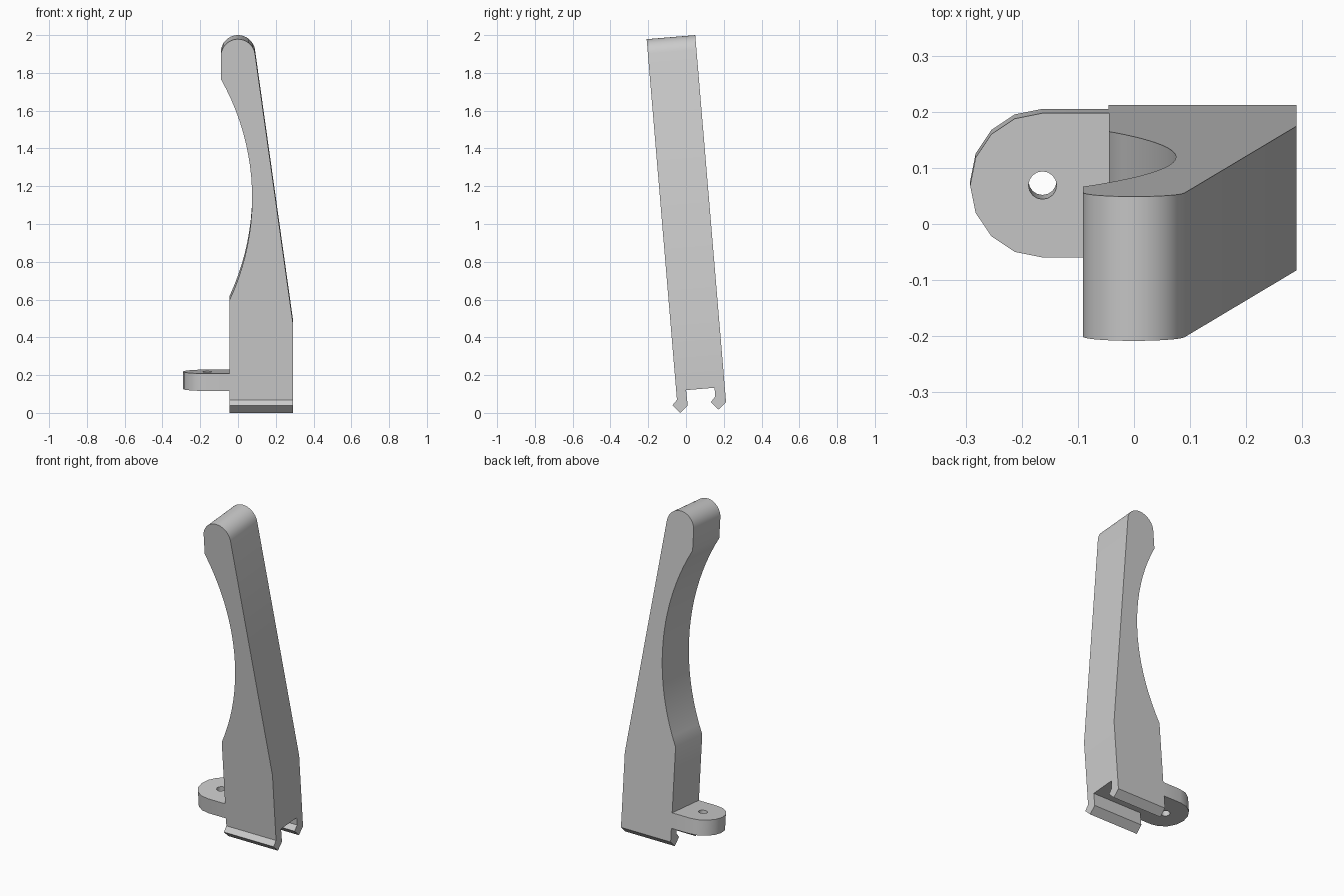
import bpy
import bmesh
from math import cos, sin, sqrt, pi, radians
from mathutils import Vector

if "Cube" in bpy.data.objects:
    bpy.data.objects.remove(bpy.data.objects["Cube"])

TILT = radians(4.8)             # the whole lever leans backward
FRONT, BACK = -0.042, 0.216     # thickness range
LEFT, RIGHT = -0.045, 0.29      # width of the base block
BASE = 0.12                     # underside of the block, above the clips

grey = bpy.data.materials.new("plain grey")
grey.use_nodes = True
colour = (0.6, 0.6, 0.6, 1)
grey.diffuse_color = colour
grey.node_tree.nodes["Principled BSDF"].inputs["Base Color"].default_value = colour


def arc(cx, cy, r, start, end, steps):
    angles = [start + (end - start) * i / steps for i in range(steps + 1)]
    return [(cx + r * cos(a), cy + r * sin(a)) for a in angles]


def prism(name, loops, place, near, far):
    """Fill closed outlines (later ones are holes) and extrude from near to far."""
    bm = bmesh.new()
    edges = []
    for loop in loops:
        verts = [bm.verts.new(place(a, b, near)) for a, b in loop]
        edges += [bm.edges.new((verts[i - 1], verts[i])) for i in range(len(verts))]
    depth = Vector(place(0, 0, far)) - Vector(place(0, 0, near))
    bmesh.ops.triangle_fill(bm, edges=edges, use_beauty=True, normal=depth.normalized())
    result = bmesh.ops.extrude_face_region(bm, geom=bm.faces[:], use_keep_orig=True)
    moved = [g for g in result["geom"] if isinstance(g, bmesh.types.BMVert)]
    bmesh.ops.translate(bm, verts=moved, vec=depth)
    bmesh.ops.recalc_face_normals(bm, faces=bm.faces[:])
    mesh = bpy.data.meshes.new(name)
    bm.to_mesh(mesh)
    bm.free()
    mesh.materials.append(grey)
    obj = bpy.data.objects.new(name, mesh)
    bpy.context.collection.objects.link(obj)
    obj.rotation_euler.x = TILT
    bpy.ops.object.select_all(action="DESELECT")
    obj.select_set(True)
    bpy.context.view_layer.objects.active = obj
    bpy.ops.object.shade_smooth_by_angle(angle=radians(30))
    return obj


def along_y(a, b, d):
    return (a, d, b)


def along_x(a, b, d):
    return (d, a, b)


def along_z(a, b, d):
    return (a, b, d)


# Lever body: block, tapering back, rounded tip and scooped grip
scoop_x, scoop_z, scoop_r = -1.213, 1.145, 1.288
tip_r, tip_z = 0.091, 1.898


def scoop_point(x, side):
    return (x, scoop_z + side * sqrt(scoop_r ** 2 - (x - scoop_x) ** 2))


top = scoop_point(-tip_r, 1)
low = scoop_point(LEFT, -1)
top_angle = (Vector(top) - Vector((scoop_x, scoop_z))).to_2d().angle_signed(Vector((1, 0)))
low_angle = (Vector(low) - Vector((scoop_x, scoop_z))).to_2d().angle_signed(Vector((1, 0)))
outline = [(LEFT, BASE), (RIGHT, BASE), (RIGHT, 0.485)]
outline += arc(0, tip_z, tip_r, radians(8), pi, 16)
outline += arc(scoop_x, scoop_z, scoop_r, abs(top_angle), -abs(low_angle), 20)
prism("lever_body", [outline], along_y, FRONT, BACK)

# Two identical barbed clips under the block
barb = [(-0.042, BASE), (-0.042, 0.073), (-0.068, 0.046),
        (-0.03, 0.003), (0.0125, 0.039), (0.0105, BASE)]
for name, shift in (("front_clip", 0), ("back_clip", BACK - 0.0125)):
    clip = [(y + shift, z) for y, z in barb]
    if shift:
        clip[-1] = (BACK, BASE)
    prism(name, [clip], along_x, LEFT, RIGHT)

# Rounded side tab with a screw hole
mid = (FRONT + BACK) / 2
tab_x = -0.163
tab = arc(tab_x, mid, (BACK - FRONT) / 2, pi / 2, 1.5 * pi, 8)
tab += [(LEFT, FRONT), (LEFT, BACK)]
hole = arc(tab_x, mid, 0.025, 0, 2 * pi, 16)[:-1]
prism("side_tab", [tab, hole], along_z, BASE, 0.212)
